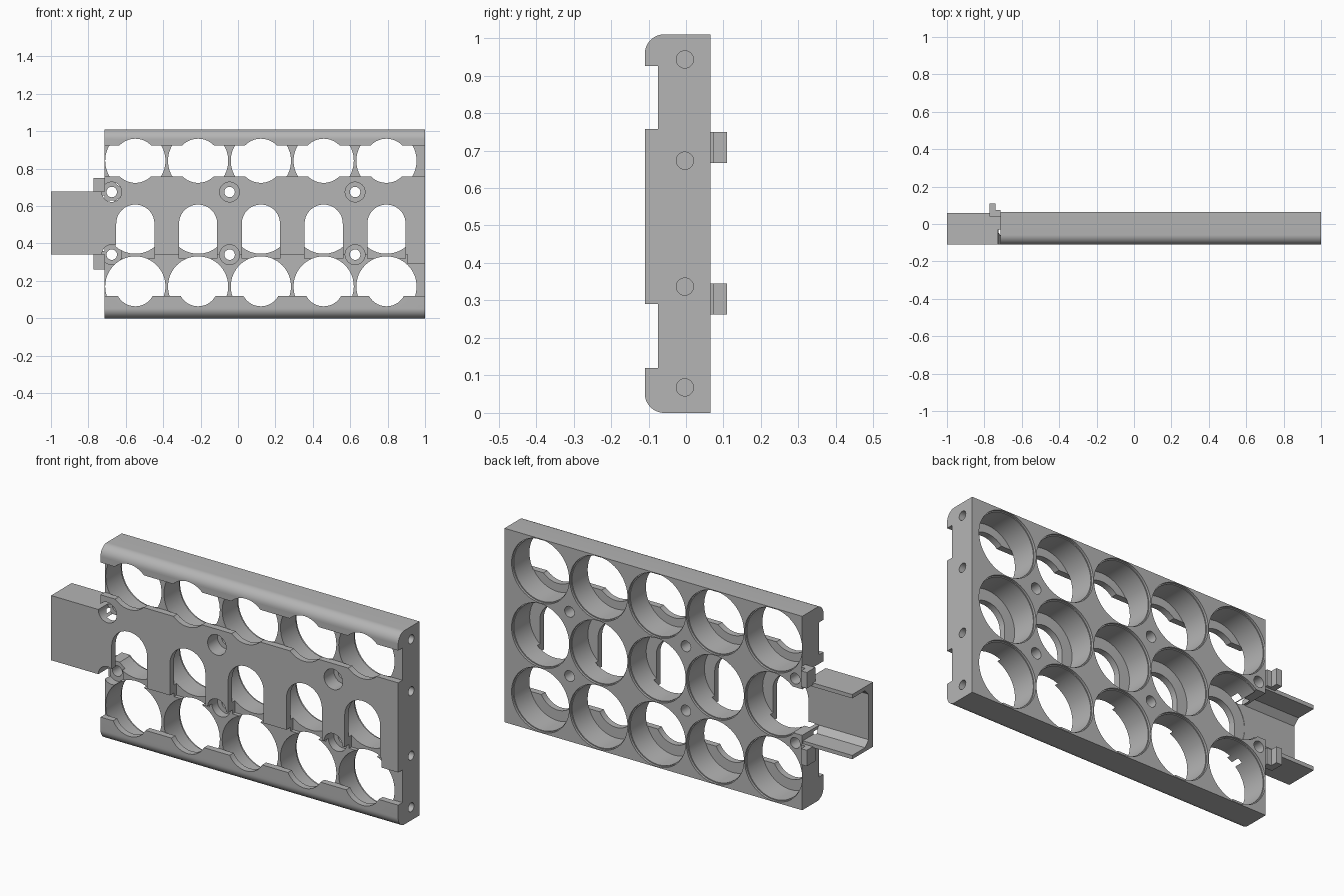
import bpy, bmesh, math
from mathutils import Vector

cube = bpy.data.objects.get("Cube")
if cube:
    bpy.data.objects.remove(cube, do_unlink=True)

mat = bpy.data.materials.new("light grey plastic")
mat.use_nodes = True
GREY = (0.46, 0.46, 0.46, 1)
mat.diffuse_color = GREY
mat.node_tree.nodes["Principled BSDF"].inputs["Base Color"].default_value = GREY

FRONT, BACK, FLOOR = -0.11, 0.065, -0.075
LEFT, RIGHT, TOP = -0.715, 1.0, 1.01
COLUMNS = [-0.549 + 0.3357 * i for i in range(5)]
LOW, MID, HIGH = 0.17, 0.506, 0.842


def arc(cx, cz, r, start=0, end=360, n=64):
    """Points on an arc; a full circle leaves out the repeated last point."""
    count = n if end - start == 360 else n + 1
    return [(cx + r * math.cos(math.radians(start + (end - start) * i / n)),
             cz + r * math.sin(math.radians(start + (end - start) * i / n)))
            for i in range(count)]


def rect(a0, b0, a1, b1):
    return [(a0, b0), (a1, b0), (a1, b1), (a0, b1)]


def prisms(name, shapes, axis):
    """Each shape is (points, start, end), extruded along the named axis."""
    place = {"x": lambda a, b, t: Vector((t, a, b)),
             "y": lambda a, b, t: Vector((a, t, b)),
             "z": lambda a, b, t: Vector((a, b, t))}[axis]
    bm = bmesh.new()
    for points, start, end in shapes:
        face = bm.faces.new([bm.verts.new(place(a, b, start)) for a, b in points])
        grown = bmesh.ops.extrude_face_region(bm, geom=[face], use_keep_orig=True)
        new = [v for v in grown["geom"] if isinstance(v, bmesh.types.BMVert)]
        bmesh.ops.translate(bm, verts=new, vec=place(0, 0, end - start))
    bmesh.ops.recalc_face_normals(bm, faces=bm.faces)
    mesh = bpy.data.meshes.new(name)
    bm.to_mesh(mesh)
    bm.free()
    mesh.materials.append(mat)
    obj = bpy.data.objects.new(name, mesh)
    bpy.context.collection.objects.link(obj)
    return obj


def activate(obj):
    bpy.ops.object.select_all(action="DESELECT")
    obj.select_set(True)
    bpy.context.view_layer.objects.active = obj


def cut(targets, shapes, axis):
    cutter = prisms("cutter", shapes, axis)
    cutter.hide_render = True
    for target in targets:
        mod = target.modifiers.new("cut", "BOOLEAN")
        mod.operation, mod.solver, mod.object = "DIFFERENCE", "EXACT", cutter
        activate(target)
        bpy.ops.object.modifier_apply(modifier=mod.name)
    bpy.data.objects.remove(cutter, do_unlink=True)


# Main plate: rounded front rails and two long front channels
R = 0.052
profile = [(BACK, 0), (BACK, TOP)]
profile += arc(FRONT + R, TOP - R, R, 90, 180, 12)
profile += [(FRONT, 0.925), (FLOOR, 0.925), (FLOOR, 0.757), (FRONT, 0.757),
            (FRONT, 0.29), (FLOOR, 0.29), (FLOOR, 0.12), (FRONT, 0.12)]
profile += arc(FRONT + R, R, R, 180, 270, 12)
plate = prisms("main_plate", [(profile, LEFT, RIGHT)], "x")

# Side arm: open-backed channel with chamfered inner corners
wall, c, z0, z1 = FRONT + 0.035, 0.03, 0.34, 0.677
section = [(FRONT, z0), (0.06, z0), (0.06, z0 + 0.02), (wall + c, z0 + 0.02),
           (wall, z0 + 0.02 + c), (wall, z1 - 0.02 - c), (wall + c, z1 - 0.02),
           (0.06, z1 - 0.02), (0.06, z1), (FRONT, z1)]
arm = prisms("side_arm", [(section, -1, LEFT)], "x")

# Shorten the centre band's lower edge, leaving the end tab
cut([plate], [(rect(LEFT - 0.02, 0.28, 0.905, 0.34), FRONT - 0.02, FLOOR)], "y")

# Cell bores with a shallow wider rim at the back
cells = [(x, z) for x in COLUMNS for z in (LOW, MID, HIGH)]
cut([plate], [(arc(x, z, 0.161), FLOOR - 0.002, BACK + 0.02) for x, z in cells], "y")
cut([plate], [(arc(x, z, 0.166), BACK - 0.012, BACK + 0.02) for x, z in cells], "y")

# Front openings: round in the outer rows, arched slots in the centre row
openings = []
for x in COLUMNS:
    openings.append((arc(x, LOW, 0.106), FRONT - 0.02, FLOOR + 0.02))
    openings.append((arc(x, HIGH, 0.118), FRONT - 0.02, FLOOR + 0.02))
    slot = arc(x, MID, 0.102, 0, 180, 32) + [(x - 0.102, 0.32), (x + 0.102, 0.32)]
    openings.append((slot, FRONT - 0.02, FLOOR + 0.02))
cut([plate], openings, "y")

# Opening from the arm into the first centre cell
cut([plate], [(rect(LEFT - 0.02, 0.39, -0.66, 0.63), FLOOR, BACK + 0.02)], "y")

# Countersunk screw holes
screws = [(x, z) for x in (-0.675, -0.045, 0.626) for z in (0.34, 0.675)]
cut([plate, arm], [(arc(x, z, 0.053, n=40), FRONT - 0.02, -0.03) for x, z in screws], "y")
cut([plate], [(arc(x, z, 0.028, n=32), -0.05, BACK + 0.02) for x, z in screws], "y")

# Blind pin holes in the plain end
cut([plate], [(arc(-0.003, z, 0.023, n=32), RIGHT - 0.06, RIGHT + 0.02)
              for z in (0.068, 0.337, 0.673, 0.943)], "x")

# Hooked clips beside the arm
hook = [(LEFT, 0.04), (LEFT, 0.075), (-0.74, 0.075), (-0.74, 0.11),
        (-0.773, 0.11), (-0.773, 0.04)]
clips = [prisms("lower_clip", [(hook, 0.262, 0.345)], "z"),
         prisms("upper_clip", [(hook, 0.667, 0.75)], "z")]

for obj in [plate, arm] + clips:
    activate(obj)
    bpy.ops.object.shade_smooth_by_angle(angle=math.radians(30))
